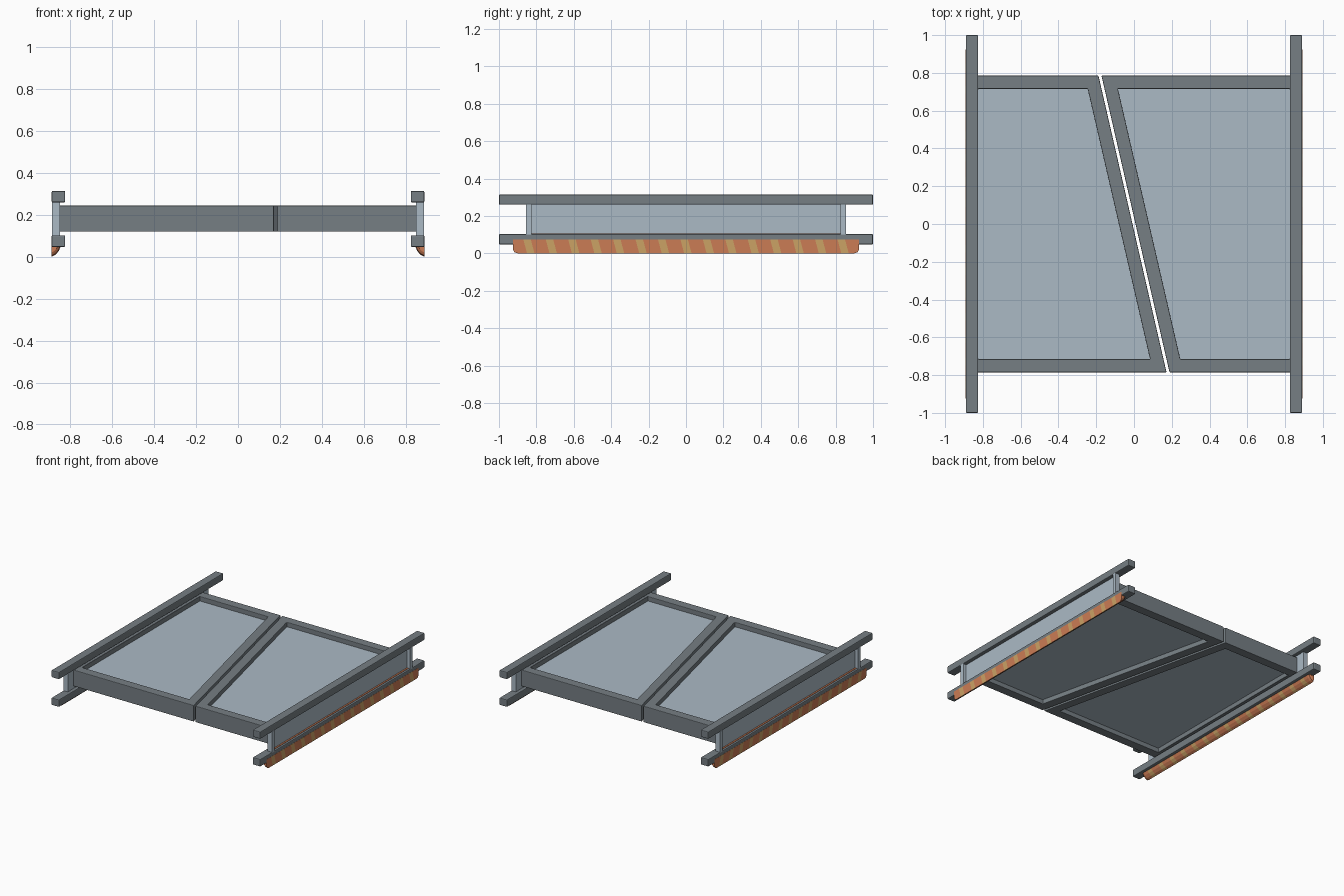
import bpy, bmesh
from math import pi
from mathutils import Matrix

cube = bpy.data.objects.get("Cube")
if cube:
    bpy.data.objects.remove(cube, do_unlink=True)


def material(name, rgb):
    m = bpy.data.materials.new(name)
    m.use_nodes = True
    m.diffuse_color = (*rgb, 1)
    m.node_tree.nodes["Principled BSDF"].inputs["Base Color"].default_value = (*rgb, 1)
    return m


FRAME = material("dark grey metal", (0.18, 0.21, 0.23))
PANEL = material("light blue grey", (0.41, 0.49, 0.56))
ORANGE = material("burnt orange", (0.60, 0.20, 0.09))
TAN = material("tan stripe", (0.60, 0.36, 0.13))


def finish(bm, name, mats, bevel=0):
    bmesh.ops.recalc_face_normals(bm, faces=bm.faces)
    mesh = bpy.data.meshes.new(name)
    bm.to_mesh(mesh)
    bm.free()
    ob = bpy.data.objects.new(name, mesh)
    bpy.context.collection.objects.link(ob)
    for m in mats:
        mesh.materials.append(m)
    if bevel:
        mod = ob.modifiers.new("soft edges", 'BEVEL')
        mod.width, mod.segments = bevel, 2
    return ob


def box(name, lo, hi, mat, bevel=0):
    bm = bmesh.new()
    size = [abs(b - a) for a, b in zip(lo, hi)]
    mid = [(a + b) / 2 for a, b in zip(lo, hi)]
    bmesh.ops.create_cube(bm, size=1, matrix=Matrix.Translation(mid) @ Matrix.Diagonal((*size, 1)))
    return finish(bm, name, [mat], bevel)


def loop(bm, points, z):
    return [bm.verts.new((x, y, z)) for x, y in points]


def bridge(bm, a, b):
    n = len(a)
    return [bm.faces.new((a[i], a[(i + 1) % n], b[(i + 1) % n], b[i])) for i in range(n)]


# Slanted doors: a frame ring and an inset plate, the second turned half round
outer = [(-0.855, -0.785), (0.172, -0.785), (-0.188, 0.785), (-0.855, 0.785)]
inner = [(-0.825, -0.715), (0.085, -0.715), (-0.245, 0.715), (-0.825, 0.715)]
for side, angle in (("right", 0), ("left", pi)):
    turn = Matrix.Rotation(angle, 4, 'Z')

    bm = bmesh.new()
    rings = [loop(bm, pts, z) for pts, z in
             ((outer, 0.12), (outer, 0.245), (inner, 0.245), (inner, 0.12))]
    for i in range(4):
        bridge(bm, rings[i], rings[(i + 1) % 4])
    finish(bm, side + "_door_frame", [FRAME], 0.004).matrix_world = turn

    bm = bmesh.new()
    low, high = loop(bm, inner, 0.155), loop(bm, inner, 0.21)
    bridge(bm, low, high)
    bm.faces.new(low)
    bm.faces.new(high)
    finish(bm, side + "_door_panel", [PANEL]).matrix_world = turn


# Striped bumper strip: a quarter-round section swept along y
SECTION = [(0, 0), (0.018, 0.009), (0.034, 0.026), (0.045, 0.05),
           (0.052, 0.075), (0, 0.075), (0, 0.035)]


def bumper(name, s):
    stations = [(-0.925, 0.72, 0), (-0.917, 0.92, 0), (-0.9, 1, 0)]
    for i in range(15):
        y = -0.84 + i * 0.12
        stations += [(y - 0.02, 1, 0), (y + 0.02, 1, 1)]
    stations += [(0.9, 1, 0), (0.917, 0.92, 0), (0.925, 0.72, 0)]
    bm = bmesh.new()
    rings = []
    for y, k, _ in stations:
        slant = 0.02 if abs(y) < 0.88 else 0
        rings.append([bm.verts.new((s * (0.891 - u * k), y + slant * (0.5 - z / 0.075),
                                    0.075 - (0.075 - z) * k)) for u, z in SECTION])
    for a, b, station in zip(rings, rings[1:], stations[1:]):
        for f in bridge(bm, a, b):
            f.material_index = station[2]
    bm.faces.new(rings[0])
    bm.faces.new(rings[-1])
    finish(bm, name, [ORANGE, TAN])


# Side assemblies: two rails, a recessed web, end posts and the bumper
for side, s in (("left", 1), ("right", -1)):
    box(side + "_top_rail", (s * 0.825, -1, 0.26), (s * 0.89, 1, 0.315), FRAME, 0.006)
    box(side + "_bottom_rail", (s * 0.825, -1, 0.047), (s * 0.89, 1, 0.103), FRAME, 0.006)
    box(side + "_web", (s * 0.852, -0.83, 0.1), (s * 0.862, 0.83, 0.262), PANEL)
    for end, e in (("back", 1), ("front", -1)):
        box(f"{side}_{end}_post", (s * 0.85, e * 0.825, 0.1), (s * 0.889, e * 0.855, 0.262), PANEL)
    box(side + "_recess_strip", (s * 0.862, -0.825, 0.1), (s * 0.874, 0.825, 0.106), ORANGE)
    bumper(side + "_bumper", s)
